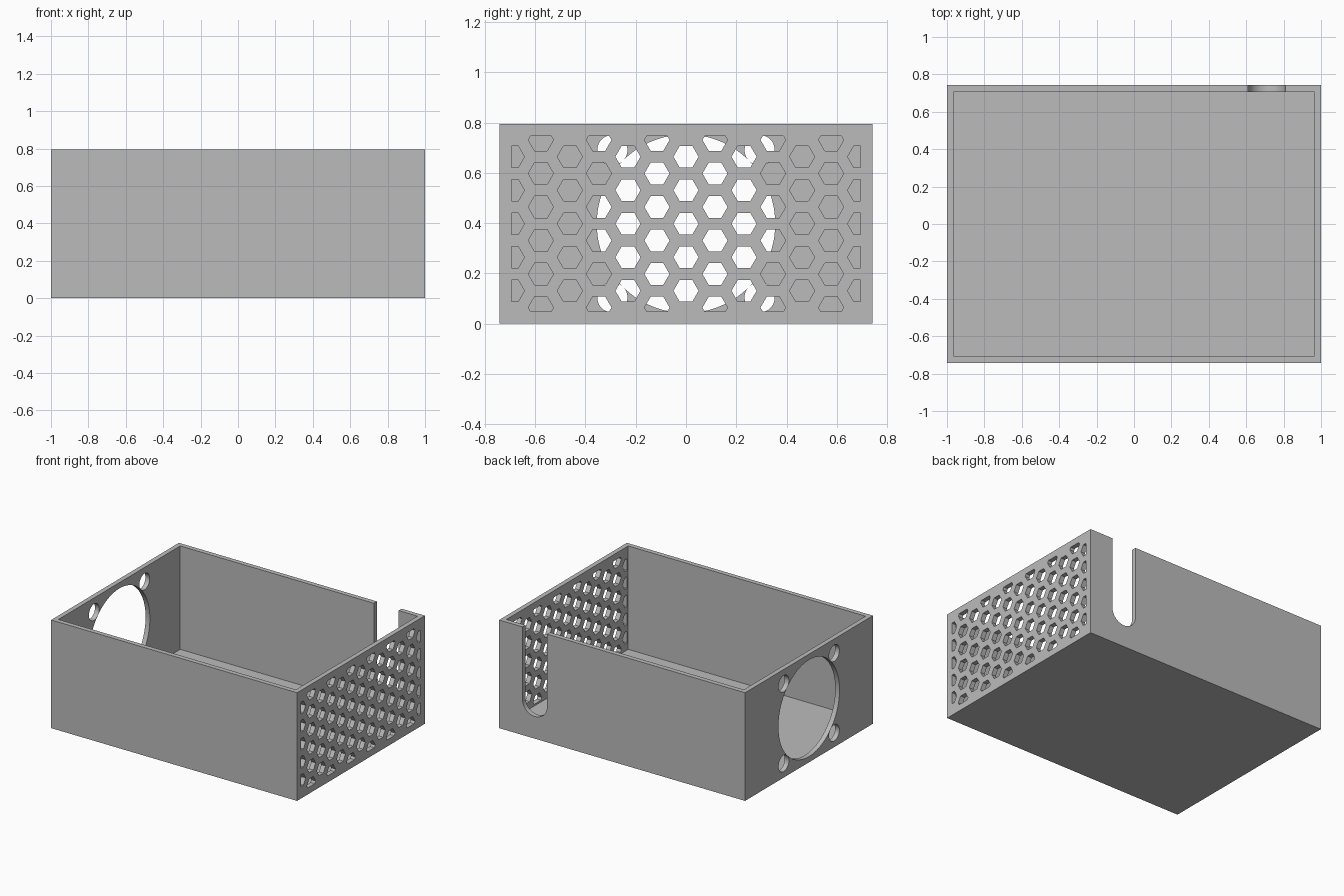
import bpy
import bmesh
from math import cos, sin, pi, sqrt, radians
from mathutils import Vector

if "Cube" in bpy.data.objects:
    bpy.data.objects.remove(bpy.data.objects["Cube"], do_unlink=True)

HALF_X, HALF_Y, HEIGHT, WALL = 1.0, 0.742, 0.795, 0.035
MID_Z = HEIGHT / 2

grey = bpy.data.materials.new("plain grey")
grey.use_nodes = True
grey.diffuse_color = (0.5, 0.5, 0.5, 1)
grey.node_tree.nodes["Principled BSDF"].inputs["Base Color"].default_value = (0.5, 0.5, 0.5, 1)


def arc(u, v, radius, segments, start=0.0, sweep=2 * pi):
    return [(u + radius * cos(start + sweep * k / segments),
             v + radius * sin(start + sweep * k / segments)) for k in range(segments)]


def rectangle(half_width, low, high):
    return [(-half_width, low), (half_width, low), (half_width, high), (-half_width, high)]


def clamp(value, limit):
    return max(-limit, min(limit, value))


def panel(name, loops, place):
    """Fill an outline with holes, thicken it, and mitre its inner edges."""
    curve = bpy.data.curves.new(name + "_outline", "CURVE")
    curve.dimensions = "2D"
    curve.fill_mode = "BOTH"
    curve.extrude = WALL / 2
    for loop in loops:
        spline = curve.splines.new("POLY")
        spline.points.add(len(loop) - 1)
        for point, (u, v) in zip(spline.points, loop):
            point.co = (u, v, 0, 1)
        spline.use_cyclic_u = True
    outline = bpy.data.objects.new(name + "_outline", curve)
    bpy.context.collection.objects.link(outline)
    depsgraph = bpy.context.evaluated_depsgraph_get()
    mesh = bpy.data.meshes.new_from_object(outline.evaluated_get(depsgraph))
    bpy.data.objects.remove(outline, do_unlink=True)

    bm = bmesh.new()
    bm.from_mesh(mesh)
    bmesh.ops.remove_doubles(bm, verts=bm.verts[:], dist=0.00001)
    for vert in bm.verts:
        inner = vert.co.z < 0
        co = Vector(place(*vert.co))
        if inner:
            co = Vector((clamp(co.x, HALF_X - WALL), clamp(co.y, HALF_Y - WALL),
                         max(co.z, WALL)))
        vert.co = co
    bmesh.ops.recalc_face_normals(bm, faces=bm.faces[:])
    bm.to_mesh(mesh)
    bm.free()
    mesh.materials.clear()
    mesh.materials.append(grey)
    obj = bpy.data.objects.new(name, mesh)
    bpy.context.collection.objects.link(obj)
    return obj


def honeycomb():
    """Hexagons trimmed to the rectangular border of the vent."""
    hex_radius, pitch, border = 0.05, 0.1333, 0.048
    bm = bmesh.new()
    for col in range(-6, 7):
        for row in range(-3, 4):
            u = col * pitch * sqrt(3) / 2
            v = MID_Z + (row + 0.5 * (col % 2)) * pitch
            if abs(v - MID_Z) < 0.36:
                bm.faces.new([bm.verts.new((*p, 0)) for p in arc(u, v, hex_radius, 6)])
    for axis, limit in ((Vector((1, 0, 0)), HALF_Y - border),
                        (Vector((0, 1, 0)), MID_Z - border)):
        for side in (-1, 1):
            bmesh.ops.bisect_plane(bm, geom=bm.verts[:] + bm.edges[:] + bm.faces[:],
                                   plane_co=Vector((0, MID_Z, 0)) + axis * side * limit,
                                   plane_no=axis * side, clear_outer=True)
    loops = [[tuple(v.co.xy) for v in face.verts] for face in bm.faces]
    bm.free()
    return loops


# Floor
floor = panel("floor", [rectangle(HALF_X, -HALF_Y, HALF_Y)],
              lambda u, v, w: (u, v, WALL / 2 - w))

# Plain front wall
front = panel("front_wall", [rectangle(HALF_X, 0, HEIGHT)],
              lambda u, v, w: (u, WALL / 2 - HALF_Y - w, v))

# Back wall with a round-bottomed cable slot
SLOT_X, SLOT_Z, SLOT_R = 0.71, 0.263, 0.1
slot = [(SLOT_X + SLOT_R, HEIGHT)]
slot += arc(SLOT_X, SLOT_Z, SLOT_R, 32, 0, -pi)
slot += [(SLOT_X - SLOT_R, SLOT_Z), (SLOT_X - SLOT_R, HEIGHT)]
wall_outline = rectangle(HALF_X, 0, HEIGHT)
back = panel("back_wall", [wall_outline[:3] + slot + wall_outline[3:]],
             lambda u, v, w: (u, HALF_Y - WALL / 2 + w, v))

# Right wall with a fan opening and four screw holes
side_outline = rectangle(HALF_Y, 0, HEIGHT)
SCREW = 0.293
holes = [arc(su * SCREW, MID_Z + sv * SCREW, 0.06, 48) for su in (-1, 1) for sv in (-1, 1)]
fan = panel("fan_wall", [side_outline, arc(0, MID_Z, 0.355, 96)] + holes,
            lambda u, v, w: (WALL / 2 - HALF_X - w, u, v))

# Left wall with the honeycomb vent
vent = panel("vent_wall", [side_outline] + honeycomb(),
             lambda u, v, w: (HALF_X - WALL / 2 + w, u, v))

# Smooth round holes, crisp corners
bpy.ops.object.select_all(action="DESELECT")
for part in (floor, front, back, fan, vent):
    part.select_set(True)
bpy.context.view_layer.objects.active = vent
bpy.ops.object.shade_smooth_by_angle(angle=radians(30))
